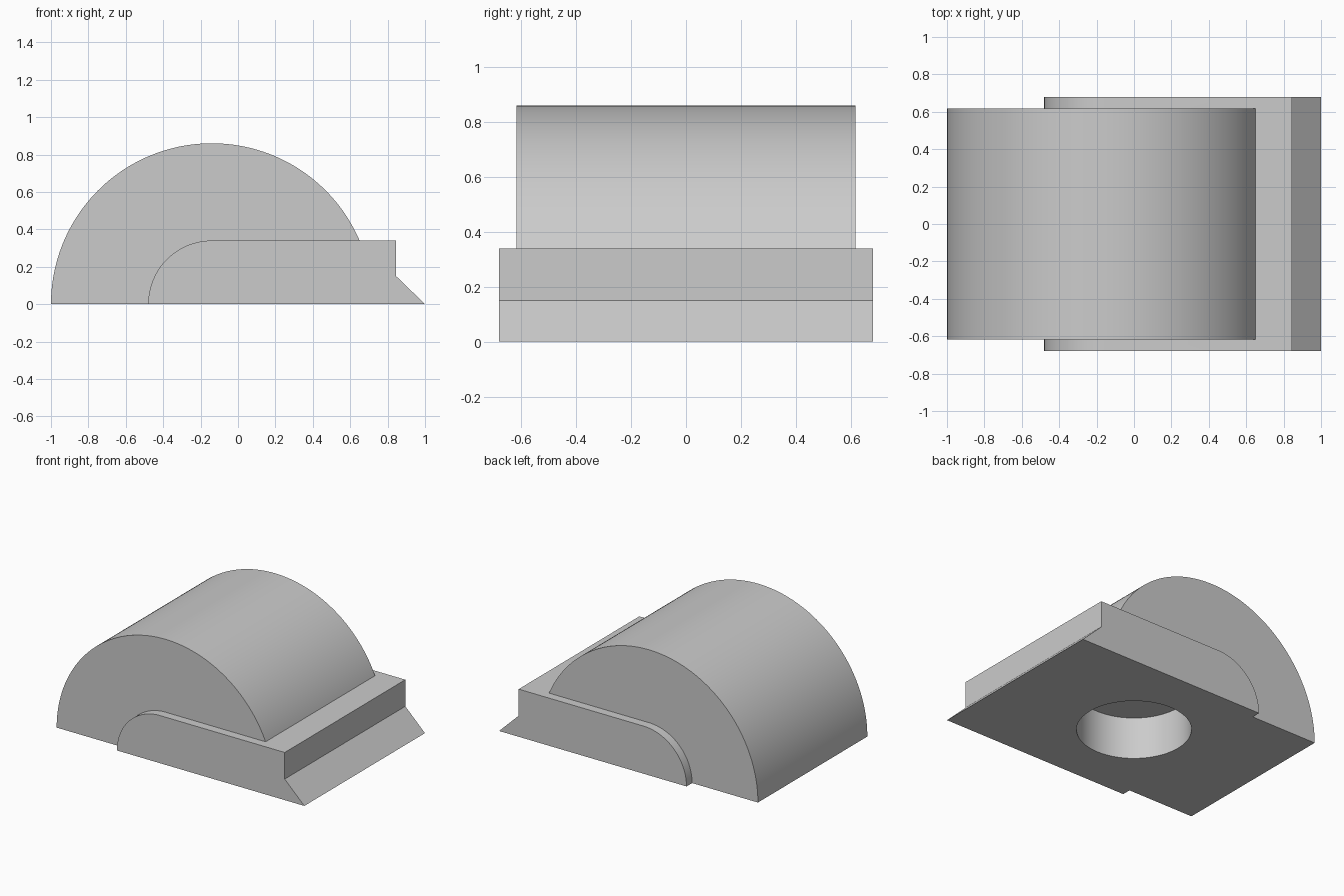
import bpy
import bmesh
import math

default = bpy.data.objects.get("Cube")
if default:
    bpy.data.objects.remove(default, do_unlink=True)

AXIS_X = -0.14      # shared axis of both rounded outlines

grey = bpy.data.materials.new("plain grey")
grey.use_nodes = True
colour = (0.6, 0.6, 0.6, 1)
grey.diffuse_color = colour
grey.node_tree.nodes["Principled BSDF"].inputs["Base Color"].default_value = colour


def arc(radius, end, steps):
    """Points on an arc from the left ground point up and over to the right."""
    angles = [math.pi - (math.pi - end) * i / steps for i in range(steps + 1)]
    return [(AXIS_X + radius * math.cos(a), radius * math.sin(a)) for a in angles]


def extrude_profile(name, points, half_depth):
    """Solid with an x-z outline, centred on y = 0."""
    bm = bmesh.new()
    face = bm.faces.new([bm.verts.new((x, -half_depth, z)) for x, z in points])
    result = bmesh.ops.extrude_face_region(bm, geom=[face])
    verts = [v for v in result["geom"] if isinstance(v, bmesh.types.BMVert)]
    bmesh.ops.translate(bm, verts=verts, vec=(0, 2 * half_depth, 0))
    bmesh.ops.recalc_face_normals(bm, faces=bm.faces)
    mesh = bpy.data.meshes.new(name)
    bm.to_mesh(mesh)
    bm.free()
    obj = bpy.data.objects.new(name, mesh)
    mesh.materials.append(grey)
    bpy.context.collection.objects.link(obj)
    return obj


def combine(obj, tool, operation):
    """Apply a boolean and discard the tool."""
    tool.hide_render = True
    mod = obj.modifiers.new(operation.lower(), "BOOLEAN")
    mod.operation = operation
    mod.solver = "EXACT"
    mod.object = tool
    bpy.ops.object.select_all(action="DESELECT")
    obj.select_set(True)
    bpy.context.view_layer.objects.active = obj
    bpy.ops.object.modifier_apply(modifier=mod.name)
    bpy.data.objects.remove(tool, do_unlink=True)


# Half-round body
body = extrude_profile("rounded_block", arc(0.86, 0, 96), 0.617)

# Wider base with a rounded end, a step and a sloping toe
base_outline = arc(0.34, math.pi / 2, 32) + [(0.845, 0.34), (0.845, 0.15), (1, 0)]
base = extrude_profile("stepped_base", base_outline, 0.68)
combine(body, base, "UNION")

# Blind round socket in the underside
bpy.ops.mesh.primitive_cylinder_add(vertices=96, radius=0.37, depth=0.6, location=(0, 0, 0))
socket = bpy.context.object
socket.name = "socket_cutter"
socket.data.materials.append(grey)
combine(body, socket, "DIFFERENCE")

bpy.ops.object.shade_smooth_by_angle(angle=math.radians(25))
